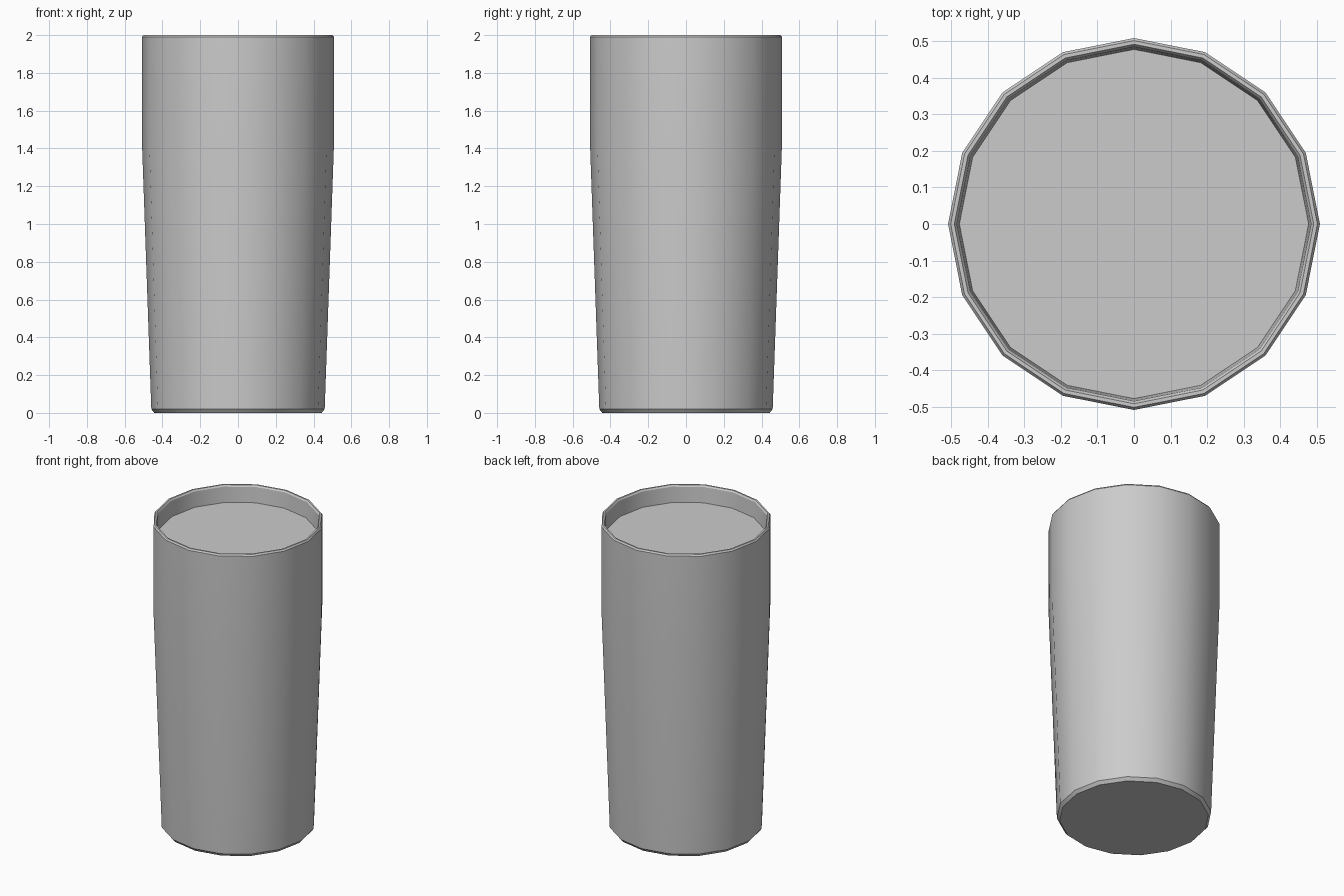
import bpy, bmesh, math

if "Cube" in bpy.data.objects:
    bpy.data.objects.remove(bpy.data.objects["Cube"])

SIDES = 16


def lathe(name, profile):
    """Spin (radius, height) points round z; cap both ends with flat polygons."""
    bm = bmesh.new()
    rings = []
    for r, z in profile:
        rings.append([bm.verts.new((r * math.cos(2 * math.pi * i / SIDES),
                                    r * math.sin(2 * math.pi * i / SIDES), z))
                      for i in range(SIDES)])
    for a, b in zip(rings, rings[1:]):
        for i in range(SIDES):
            j = (i + 1) % SIDES
            bm.faces.new((a[i], a[j], b[j], b[i]))
    bm.faces.new(rings[0][::-1])
    bm.faces.new(rings[-1])
    mesh = bpy.data.meshes.new(name)
    bm.to_mesh(mesh)
    bm.free()
    obj = bpy.data.objects.new(name, mesh)
    bpy.context.collection.objects.link(obj)
    bpy.ops.object.select_all(action='DESELECT')
    obj.select_set(True)
    bpy.context.view_layer.objects.active = obj
    bpy.ops.object.shade_smooth_by_angle(angle=math.radians(30))
    return obj


# Tumbler: chamfered foot, tapered wall, straight upper wall, rim, fill level
lathe("tumbler", [
    (0.443, 0.0), (0.459, 0.02),       # foot chamfer
    (0.508, 1.42), (0.508, 1.99),      # outer wall
    (0.501, 2.0), (0.491, 2.0),        # rim
    (0.484, 1.99), (0.477, 1.89),      # inner wall down to the filled surface
])
